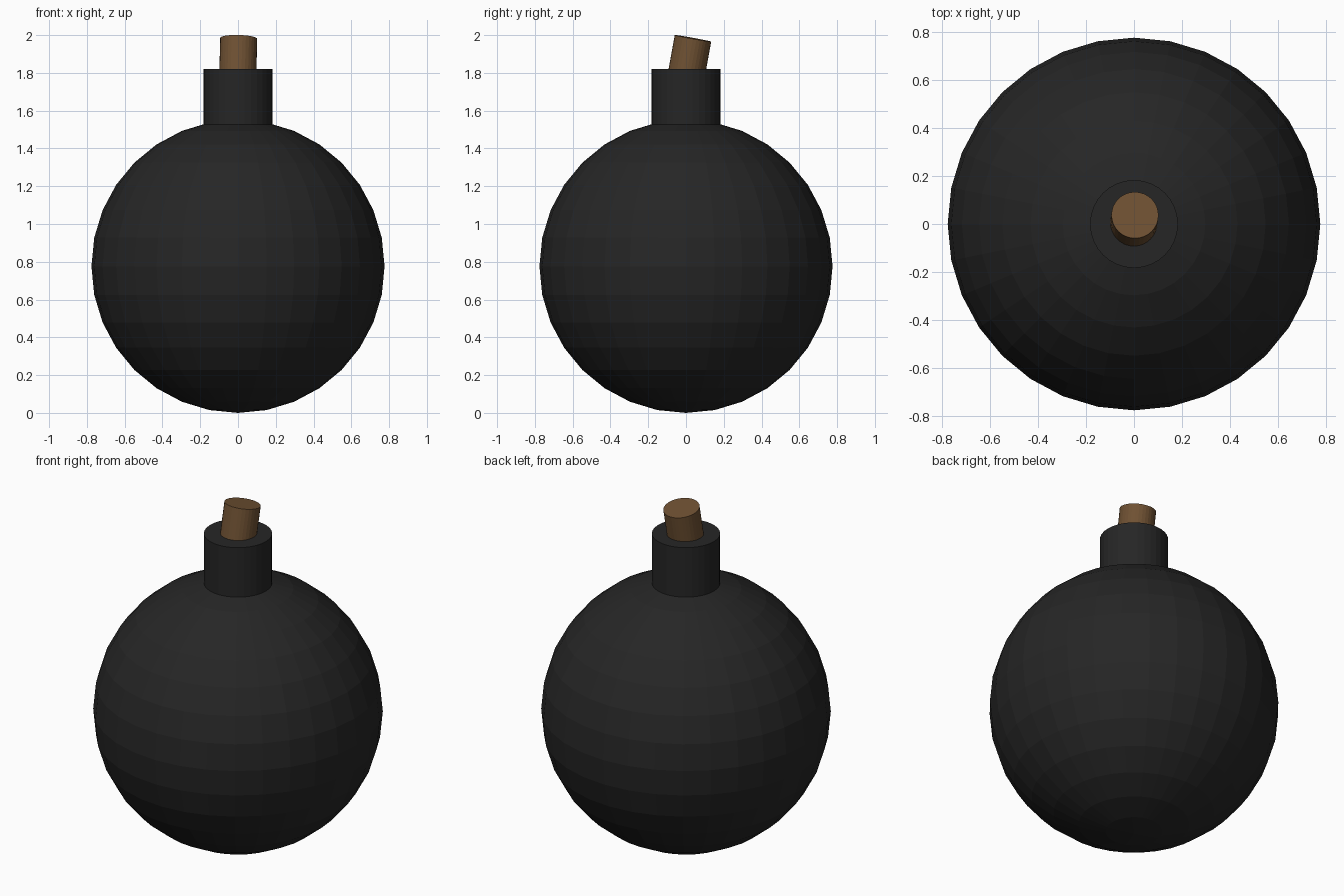
import bpy
from mathutils import Vector

if "Cube" in bpy.data.objects:
    bpy.data.objects.remove(bpy.data.objects["Cube"])

def material(name, rgb):
    m = bpy.data.materials.new(name)
    m.diffuse_color = (*rgb, 1)
    m.use_nodes = True
    m.node_tree.nodes["Principled BSDF"].inputs["Base Color"].default_value = m.diffuse_color
    return m

black = material("matte_black", (0.019, 0.019, 0.019))
brown = material("cord_brown", (0.16, 0.083, 0.033))

def finish(name, mat):
    ob = bpy.context.object
    ob.name = name
    ob.data.materials.append(mat)
    bpy.ops.object.shade_flat()
    return ob

def rod(name, start, end, radius, mat):
    a, b = Vector(start), Vector(end)
    d = b - a
    bpy.ops.mesh.primitive_cylinder_add(
        vertices=32, radius=radius, depth=d.length, location=(a + b) / 2)
    ob = finish(name, mat)
    # lean back first, then slightly sideways, with no twist
    ob.rotation_mode = 'QUATERNION'
    ob.rotation_quaternion = Vector((0, 0, 1)).rotation_difference(d)
    return ob

# Round body
bpy.ops.mesh.primitive_uv_sphere_add(
    segments=32, ring_count=16, radius=0.776, location=(0, 0, 0.776))
finish("round_body", black)

# Neck collar, sunk into the body
rod("neck_collar", (0, 0, 1.45), (0, 0, 1.82), 0.183, black)

# Leaning fuse stub, sunk into the collar
rod("fuse_stub", (-0.006, -0.029, 1.62), (0.004, 0.037, 1.983), 0.098, brown)
